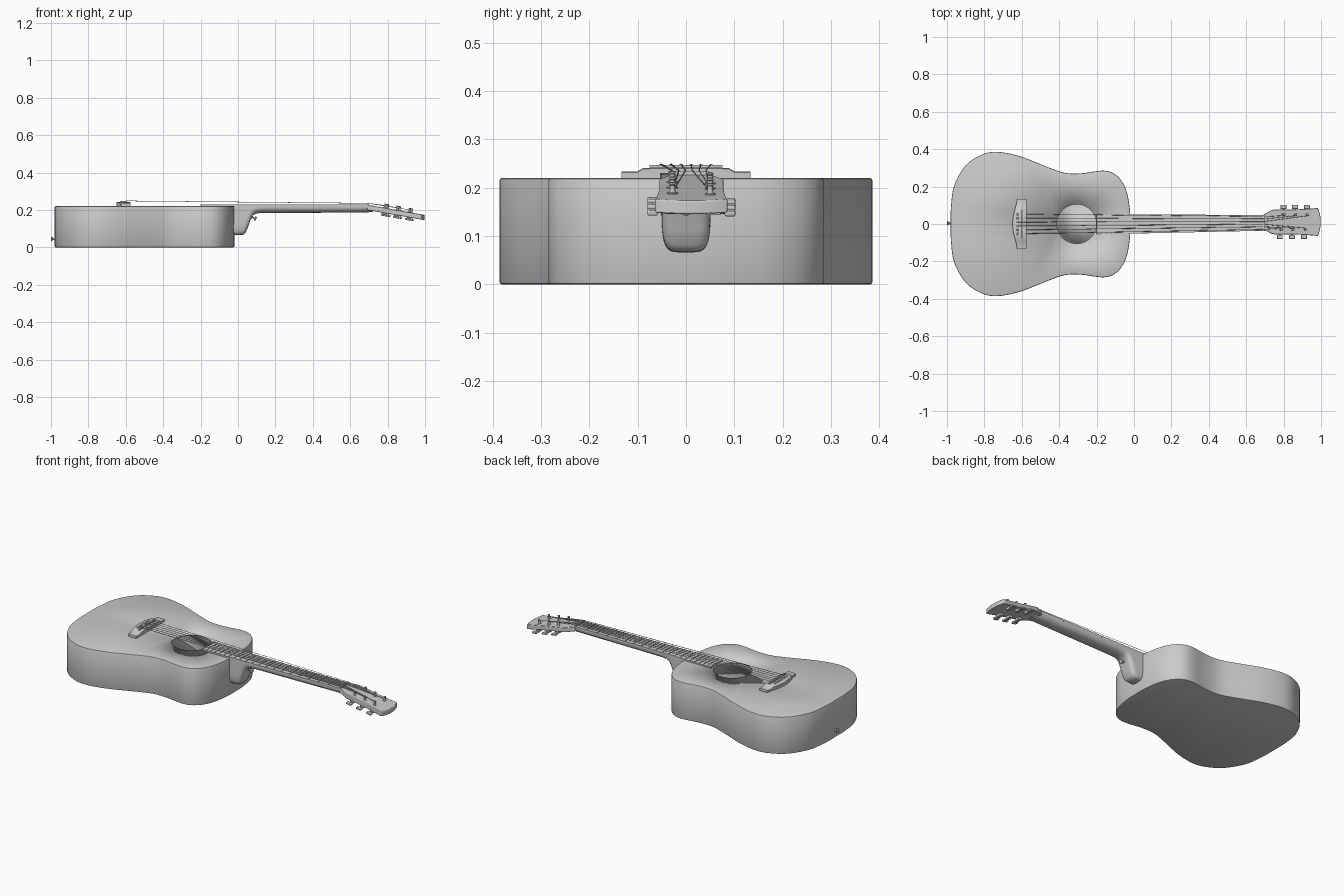
import bpy, bmesh
from math import cos, sin, pi, radians, atan
from mathutils import Vector, Matrix

if "Cube" in bpy.data.objects:
    bpy.data.objects.remove(bpy.data.objects["Cube"])


def finish(name, bm, bevel=0, angle=35):
    bmesh.ops.recalc_face_normals(bm, faces=bm.faces)
    me = bpy.data.meshes.new(name)
    bm.to_mesh(me)
    bm.free()
    ob = bpy.data.objects.new(name, me)
    bpy.context.collection.objects.link(ob)
    bpy.ops.object.select_all(action='DESELECT')
    ob.select_set(True)
    bpy.context.view_layer.objects.active = ob
    bpy.ops.object.shade_smooth_by_angle(angle=radians(angle))
    if bevel:
        m = ob.modifiers.new("bevel", 'BEVEL')
        m.width, m.segments, m.limit_method = bevel, 2, 'ANGLE'
    return ob


def loft(bm, rings, caps=True):
    vs = [[bm.verts.new(p) for p in r] for r in rings]
    n = len(vs[0])
    for a, b in zip(vs, vs[1:]):
        for i in range(n):
            bm.faces.new((a[i], a[(i + 1) % n], b[(i + 1) % n], b[i]))
    if caps:
        bm.faces.new(vs[0])
        bm.faces.new(vs[-1])
    return vs


def box(bm, c, s, rot=0):
    mat = Matrix.Translation(c) @ Matrix.Rotation(rot, 4, 'Y') @ Matrix.Diagonal((*s, 1))
    bmesh.ops.create_cube(bm, size=1, matrix=mat)


def lathe(bm, base, axis, prof, n=16):
    # prof: (radius, distance along axis)
    q = Vector((0, 0, 1)).rotation_difference(Vector(axis))
    loft(bm, [[Vector(base) + q @ Vector((r * cos(2 * pi * i / n), r * sin(2 * pi * i / n), d))
               for i in range(n)] for r, d in prof])


def spline(pts, sub=6):
    # closed smooth curve through the points
    out, n = [], len(pts)
    for i in range(n):
        a, b, c, d = (pts[(i + k) % n] for k in (-1, 0, 1, 2))
        for j in range(sub):
            t = j / sub
            out.append(0.5 * (2 * b + (c - a) * t + (2 * a - 5 * b + 4 * c - d) * t * t
                              + (3 * b - a - 3 * c + d) * t ** 3))
    return out


# body: hollow shell with sound hole
half = [(-.978, .1), (-.96, .21), (-.9, .313), (-.82, .368), (-.735, .386), (-.61, .362),
        (-.45, .3), (-.366, .273), (-.28, .271), (-.16, .285), (-.09, .257), (-.043, .185), (-.023, .085)]
outline = spline([Vector((-.98, 0))] + [Vector(p) for p in half] + [Vector((-.02, 0))]
                 + [Vector((x, -y)) for x, y in reversed(half)])
N = len(outline)


def body_ring(inset, z):
    r = []
    for i, p in enumerate(outline):
        t = (outline[(i + 1) % N] - outline[i - 1]).normalized()
        r.append((p.x + t.y * inset, p.y - t.x * inset, z))
    return r


bm = bmesh.new()
vs = loft(bm, [body_ring(*s) for s in ((.005, 0), (.0015, .0015), (0, .005), (0, .215),
                                       (.0015, .2185), (.005, .22))], caps=False)
bm.faces.new(vs[0])
hole = [bm.verts.new((-.307 + .105 * cos(2 * pi * i / 48), .105 * sin(2 * pi * i / 48), .22)) for i in range(48)]
edges = [bm.edges.new((hole[i - 1], hole[i])) for i in range(48)]
edges += [bm.edges.get((vs[-1][i - 1], vs[-1][i])) for i in range(N)]
bmesh.ops.triangle_fill(bm, edges=edges, use_beauty=True, normal=(0, 0, 1))
body = finish("body", bm)
sol = body.modifiers.new("wall", 'SOLIDIFY')
sol.thickness, sol.offset = .01, -1


# neck layout helpers
NUT, SADDLE = .69, -.61
def mid(x): return .006 * max(x, 0) / NUT
def hw(x): return .054 - .012 * (x + .2) / .89
def head_top(x): return .228 - .177 * (x - NUT)
TILT = atan(.177)

# neck with heel: x, underside z, squareness
secs = [(-.03, .066, 5), (0, .066, 5), (.03, .068, 5), (.042, .08, 4.5), (.055, .112, 4), (.068, .15, 3.4),
        (.08, .172, 3), (.1, .182, 2.5), (.14, .184, 2.3), (.4, .185, 2.3), (.69, .186, 2.3), (.725, .192, 2.5)]
bm = bmesh.new()
rings = []
for x, zb, e in secs:
    top = .22 if x <= NUT else head_top(x) - .006
    ring = []
    for i in range(21):
        a = pi * i / 20
        c, s = cos(a), sin(a)
        y = hw(x) * abs(c) ** (2 / e) * (1 if c > 0 else -1)
        ring.append((x, mid(x) + y, top - (top - zb) * abs(s) ** (2 / e)))
    rings.append(ring)
loft(bm, rings)
finish("neck", bm, angle=50)

# fretboard
bm = bmesh.new()
loft(bm, [[(x, mid(x) + s * hw(x), z) for s, z in ((-1, .219), (1, .219), (1, .228), (-1, .228))]
          for x in (-.2, 0, NUT)])
finish("fretboard", bm)

# frets
bm = bmesh.new()
for n in range(1, 21):
    x = NUT - (NUT - SADDLE) * (1 - 2 ** (-n / 12)) + .003
    box(bm, (x, mid(x), .2285), (.004, 2 * hw(x), .004))
finish("frets", bm)

# nut
bm = bmesh.new()
box(bm, (NUT + .004, mid(NUT), .226), (.009, .084, .018))
finish("nut", bm, .001)

# headstock
CY = .011
side = [(.69, .042), (.712, .05), (.735, .063), (.755, .067), (.87, .067), (.955, .072), (.983, .075), (.992, .05), (.998, .02)]
shape = [(x, CY * (.6 if x < .7 else 1) + y) for x, y in side]
shape += [(x, CY * (.6 if x < .7 else 1) - y) for x, y in reversed(side)]
bm = bmesh.new()
loft(bm, [[(x, y, head_top(x) - d) for x, y in shape] for d in (0, .028)])
finish("headstock", bm, .003)

# tuners: posts, gear housings, shafts and buttons
posts = {-1: (.785, .85, .915), 1: (.8, .862, .925)}
up = Vector((sin(TILT), 0, cos(TILT)))
bp, bh, bb = bmesh.new(), bmesh.new(), bmesh.new()
for s, xs in posts.items():
    for x in xs:
        y, z = CY + s * .039, head_top(x)
        lathe(bp, (x, y, z - .002), up, [(.011, 0), (.011, .004), (.007, .005), (.0055, .01),
                                         (.0055, .02), (.007, .022), (.006, .025)])
        box(bh, (x - .004, CY + s * .046, z - .034), (.024, .03, .014), TILT)
        bx = x - .006 if s < 0 else x - .001
        lathe(bh, (bx, CY + s * .055, z - .037), (0, s, 0), [(.0035, 0), (.0035, .02)], 10)
        box(bb, (bx, CY + s * .08, z - .038), (.031, .022, .011), TILT)
finish("tuner_posts", bp)
finish("tuner_housings", bh, .003)
finish("tuner_buttons", bb, .003)

# bridge: curved rear edge and stepped ends
st = [(-.133, .234, -.625), (-.1, .234, -.631), (-.088, .241, -.634), (-.05, .242, -.645), (0, .242, -.65)]
st += [(-y, z, x) for y, z, x in reversed(st[:-1])]
bm = bmesh.new()
loft(bm, [[(xb, y, .219), (-.575, y, .219), (-.575, y, z - .002), (-.58, y, z), (xb + .005, y, z), (xb, y, z - .002)]
          for y, z, xb in st])
finish("bridge", bm)
bm = bmesh.new()
box(bm, (-.597, 0, .242), (.007, .152, .011), 0)
finish("saddle", bm, .001)

# bridge pins and strings
bm = bmesh.new()
strings = bpy.data.curves.new("strings", 'CURVE')
strings.dimensions, strings.bevel_resolution, strings.bevel_depth = '3D', 1, .0014
for i in range(6):
    f = (i - 2.5) / 2.5
    lathe(bm, (-.622, f * .052, .24), (0, 0, 1), [(.004, 0), (.004, .003), (.006, .004), (.005, .007), (.002, .0085)], 12)
    s = -1 if i < 3 else 1
    px = posts[s][i if i < 3 else 5 - i]
    pts = [(-.619, f * .052, .242), (-.597, f * .052, .2485), (NUT + .004, mid(NUT) + f * .035, .2358),
           (px, CY + s * .039 - s * .006, head_top(px) + .013)]
    sp = strings.splines.new('POLY')
    sp.points.add(3)
    for p, c in zip(sp.points, pts):
        p.co = (*c, 1)
        p.radius = 1.15 - .07 * i
finish("bridge_pins", bm)
bpy.context.collection.objects.link(bpy.data.objects.new("strings", strings))

# strap buttons at tail and heel
bm = bmesh.new()
prof = [(.011, 0), (.006, .004), (.005, .012), (.012, .018), (.012, .021), (.008, .023)]
lathe(bm, (-.977, .004, .045), (-1, 0, 0), prof)
lathe(bm, (.072, 0, .163), Vector((.92, 0, -.38)), [(r, d * 1.2) for r, d in prof])
finish("strap_buttons", bm)
